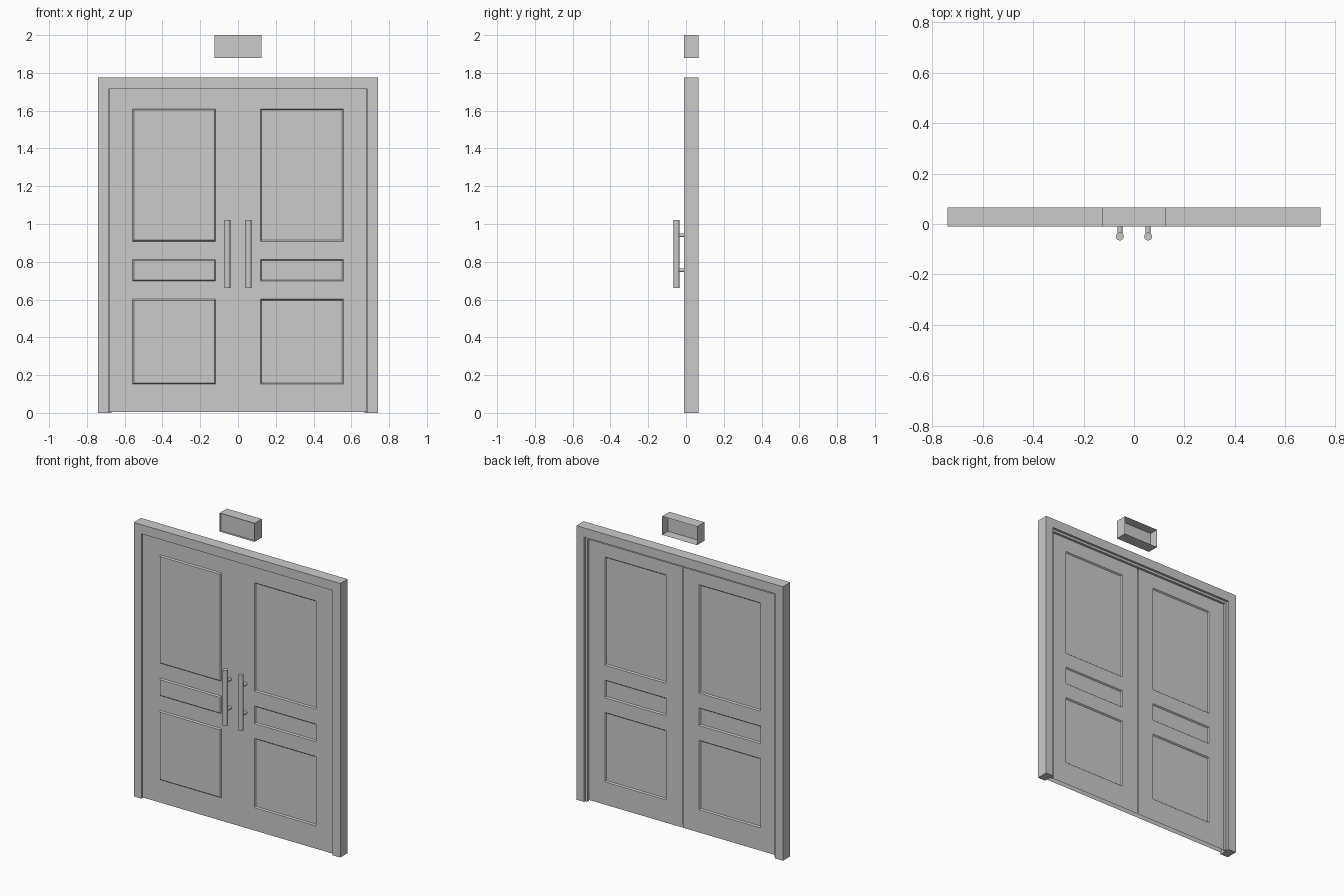
import bpy, bmesh, math

if "Cube" in bpy.data.objects:
    bpy.data.objects.remove(bpy.data.objects["Cube"])


def finish(bm, name):
    bmesh.ops.recalc_face_normals(bm, faces=bm.faces[:])
    me = bpy.data.meshes.new(name)
    bm.to_mesh(me)
    bm.free()
    ob = bpy.data.objects.new(name, me)
    bpy.context.collection.objects.link(ob)
    return ob


def arch(name, outer, inner, y0, y1):
    """U-shaped outline (half width, height) extruded through y."""
    (ox, oz), (ix, iz) = outer, inner
    pts = [(-ox, 0), (-ox, oz), (ox, oz), (ox, 0), (ix, 0), (ix, iz), (-ix, iz), (-ix, 0)]
    bm = bmesh.new()
    face = bm.faces.new([bm.verts.new((x, y0, z)) for x, z in pts])
    ext = bmesh.ops.extrude_face_region(bm, geom=[face], use_keep_orig=True)
    for g in ext["geom"]:
        if isinstance(g, bmesh.types.BMVert):
            g.co.y = y1
    return finish(bm, name)


def door(name, side):
    """Slab with three sunken bevelled panels on each face."""
    xs = [0.0008, 0.118, 0.558, 0.684]
    zs = [0.005, 0.153, 0.602, 0.698, 0.812, 0.908, 1.61, 1.714]
    bm = bmesh.new()
    panels, rims = [], []
    for y in (0.0, 0.034):
        g = [[bm.verts.new((side * x, y, z)) for z in zs] for x in xs]
        faces = []
        for i in range(3):
            for j in range(7):
                f = bm.faces.new((g[i][j], g[i + 1][j], g[i + 1][j + 1], g[i][j + 1]))
                faces.append(f)
                if i == 1 and j % 2:
                    panels.append(f)
        rims.append([e for e in bm.edges if e.is_boundary and e.verts[0].co.y == y])
    bmesh.ops.bridge_loops(bm, edges=rims[0] + rims[1])
    bmesh.ops.recalc_face_normals(bm, faces=bm.faces[:])
    bmesh.ops.inset_individual(bm, faces=panels, thickness=0.009, depth=-0.008)
    return finish(bm, name)


def rod(name, r, length, loc, rot=(0, 0, 0)):
    bpy.ops.mesh.primitive_cylinder_add(vertices=32, radius=r, depth=length, location=loc, rotation=rot)
    ob = bpy.context.object
    ob.name = name
    bpy.ops.object.shade_smooth_by_angle()


# Frame and the stop behind the doors
arch("door_frame", (0.74, 1.775), (0.685, 1.715), -0.01, 0.065)
arch("door_stop", (0.685, 1.715), (0.67, 1.70), 0.034, 0.05)

# Doors with pull handles
for side, label in ((-1, "left"), (1, "right")):
    door(label + "_door", side)
    x = side * 0.056
    rod(label + "_handle_bar", 0.0155, 0.36, (x, -0.0495, 0.84))
    for z in (0.755, 0.94):
        rod(label + "_handle_mount", 0.01, 0.05, (x, -0.024, z), (math.pi / 2, 0, 0))

# Sign box: thin walls, open back, face set slightly inside the front
bm = bmesh.new()
corners = [(-0.125, 1.88), (0.125, 1.88), (0.125, 2.0), (-0.125, 2.0)]
rings = [[bm.verts.new((x, y, z)) for x, z in corners] for y in (-0.01, 0.005, 0.065)]
for a, b in zip(rings, rings[1:]):
    for i in range(4):
        k = (i + 1) % 4
        bm.faces.new((a[i], a[k], b[k], b[i]))
bm.faces.new(rings[1])
finish(bm, "sign_box")
